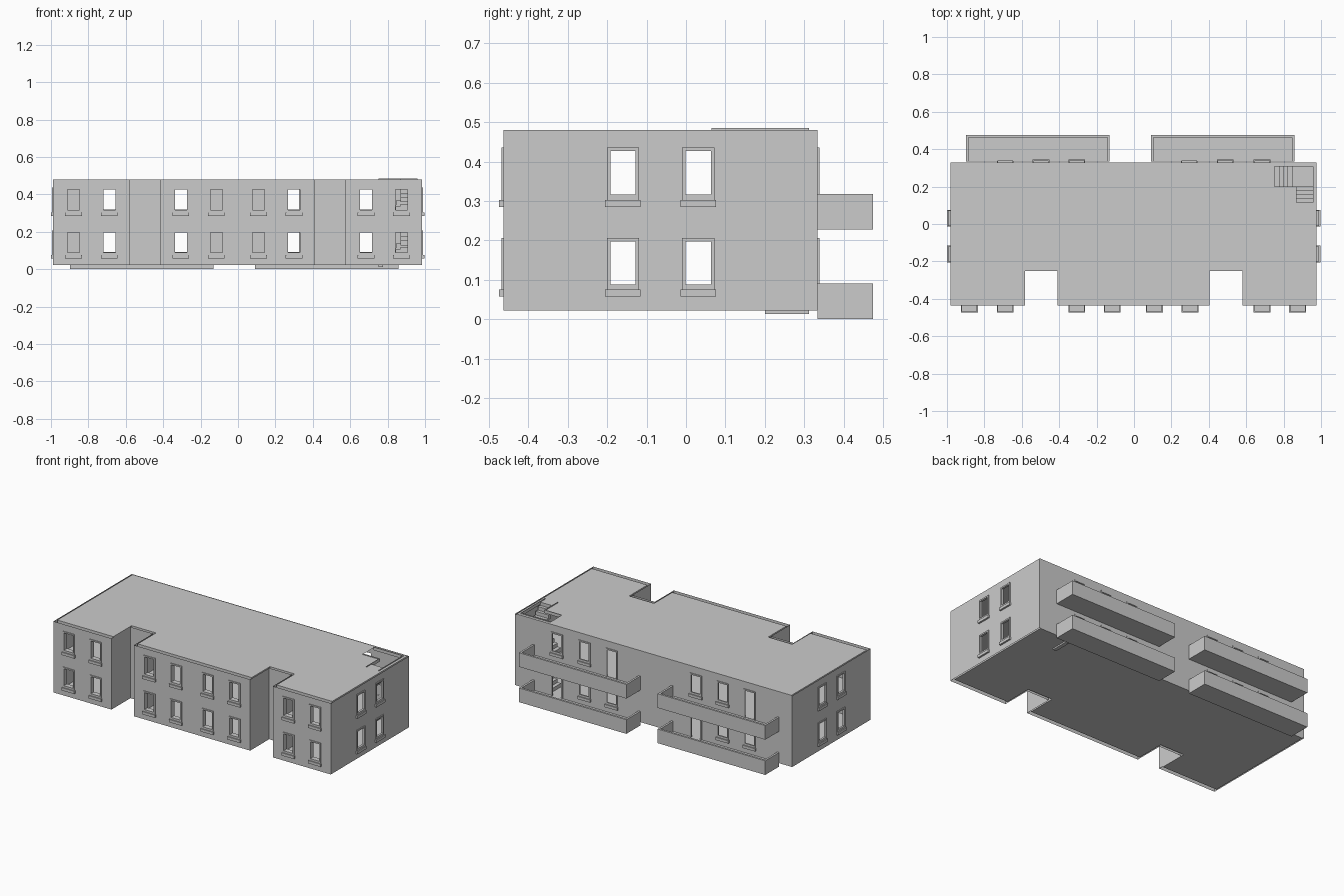
import bpy, bmesh

if "Cube" in bpy.data.objects:
    bpy.data.objects.remove(bpy.data.objects["Cube"])

Z0, Z1, Z2 = 0.022, 0.252, 0.480      # ground floor, upper floor, roof
STOREY = Z1 - Z0


def finish(name, bm):
    bmesh.ops.remove_doubles(bm, verts=bm.verts, dist=1e-5)
    me = bpy.data.meshes.new(name)
    bm.to_mesh(me)
    bm.free()
    ob = bpy.data.objects.new(name, me)
    bpy.context.collection.objects.link(ob)
    return ob


def box(bm, lo, hi):
    lo, hi = [min(a, b) for a, b in zip(lo, hi)], [max(a, b) for a, b in zip(lo, hi)]
    sub = bmesh.ops.create_cube(bm, size=1)["verts"]
    for v in sub:
        v.co = [lo[i] if v.co[i] < 0 else hi[i] for i in range(3)]


def sheet(bm, us, vs, keep, point):
    """Flat sheet of grid cells, leaving out cells that fail the test."""
    for a, b in zip(us, us[1:]):
        for c, d in zip(vs, vs[1:]):
            if keep((a + b) / 2, (c + d) / 2):
                bm.faces.new([bm.verts.new(point(u, v))
                              for u, v in ((a, c), (b, c), (b, d), (a, d))])


def outline(x0, n1, n2, n3, n4, x1, yf, yn, yb):
    return [(x0, yf), (n1, yf), (n1, yn), (n2, yn), (n2, yf), (n3, yf), (n3, yn),
            (n4, yn), (n4, yf), (x1, yf), (x1, yb), (x0, yb)]


OUT = (-.990, -.577, -.417, .411, .572, .985, -.463, -.270, .334)
INN = (-.982, -.582, -.409, .403, .580, .976, -.436, -.251, .330)

# Openings: centre along wall, bottom, top, has sill
HW = 0.041
LOW, HIGH = (0.075, 0.206), (0.303, 0.436)
front_x = (-.88, -.688, -.306, -.116, .109, .300, .685, .875)
side_y = (-.160, .031)
front = [(x, *z, True) for x in front_x for z in (LOW, HIGH)]
side = [(y, *z, True) for y in side_y for z in (LOW, HIGH)]
back = []
for x in (-.688, -.497, -.306, .295, .488, .685):
    for z, floor, doors in ((LOW, Z0, (-.306, .685)), (HIGH, Z1, (-.688, .295))):
        is_door = x in doors
        back.append((x, floor if is_door else z[0], z[1], not is_door))


def openings_for(p, q):
    if abs(p[1] - q[1]) < 1e-6:
        return front if p[1] < -.4 else back if p[1] > .3 else []
    return side if abs(p[0]) > .9 else []


# Outer and inner wall skins with an open gap between them
def wall_skin(name, dims):
    bm = bmesh.new()
    pts = outline(*dims)
    for p, q in zip(pts, pts[1:] + pts[:1]):
        ax = 0 if abs(p[1] - q[1]) < 1e-6 else 1
        lo, hi = sorted((p[ax], q[ax]))
        holes = [o for o in openings_for(p, q) if lo < o[0] < hi]
        us = sorted({lo, hi} | {o[0] + s * HW for o in holes for s in (-1, 1)},
                    reverse=p[ax] > q[ax])
        zs = sorted({Z0, Z2} | {z for o in holes for z in o[1:3]})
        fixed = p[1 - ax]
        sheet(bm, us, zs,
              lambda u, z: not any(abs(u - o[0]) < HW and o[1] < z < o[2] for o in holes),
              lambda u, z: (u, fixed, z) if ax == 0 else (fixed, u, z))
    return finish(name, bm)


wall_skin("outer_walls", OUT)
wall_skin("inner_walls", INN)


# Window frames, door frames and sills
def trims(name, holes, ax, inner, outer):
    frames, sills = bmesh.new(), bmesh.new()
    s = 1 if outer > inner else -1

    def part(bm, u0, u1, z0, z1, proud):
        d = outer + s * proud
        if ax == 0:
            box(bm, (u0, inner, z0), (u1, d, z1))
        else:
            box(bm, (inner, u0, z0), (d, u1, z1))

    t = 0.009
    for u, z0, z1, has_sill in holes:
        part(frames, u - HW, u - HW + t, z0, z1, .005)
        part(frames, u + HW - t, u + HW, z0, z1, .005)
        part(frames, u - HW + t, u + HW - t, z1 - t, z1, .005)
        if has_sill:
            part(frames, u - HW + t, u + HW - t, z0, z0 + .013, .005)
            part(sills, u - HW - .004, u + HW + .004, z0 - .018, z0, .011)
    finish(name + "_frames", frames)
    finish(name + "_sills", sills)


trims("front", front, 0, INN[6], OUT[6])
trims("back", back, 0, INN[8], OUT[8])
trims("left", side, 1, INN[0], OUT[0])
trims("right", side, 1, INN[5], OUT[5])

# Floors and roof, with the two front recesses and the stairwell cut out
SX0, SX1, SX2 = 0.75, 0.87, 0.96
SY0, SY1, SY2 = 0.095, 0.20, 0.312


def in_stairwell(x, y):
    return (SX0 < x < SX2 and SY1 < y < SY2) or (SX1 < x < SX2 and SY0 < y < SY2)


def slab(name, z, stairwell):
    bm = bmesh.new()
    x0, n1, n2, n3, n4, x1, yf, yn, yb = INN

    def keep(x, y):
        recess = y < yn and (n1 < x < n2 or n3 < x < n4)
        return not recess and not (stairwell and in_stairwell(x, y))

    sheet(bm, sorted((x0, n1, n2, n3, n4, SX0, SX1, SX2, x1)),
          sorted((yf, yn, SY0, SY1, SY2, yb)), keep, lambda x, y: (x, y, z))
    return finish(name, bm)


slab("ground_floor", Z0, False)
slab("upper_floor", Z1, True)
slab("roof", Z2, True)

# L-shaped stairs: one flight along x, a corner landing, one flight along -y
N = 5
for name, base in (("lower_stairs", Z0), ("upper_stairs", Z1)):
    bm = bmesh.new()
    rise = STOREY / (2 * N)
    dx, dy = (SX1 - SX0) / N, (SY1 - SY0) / N
    mid = base + N * rise
    for i in range(N):
        top = base + (i + 1) * rise
        box(bm, (SX0 + i * dx, SY1, top - rise * 1.4), (SX0 + (i + 1) * dx, SY2, top))
        top = min(mid + (i + 1) * rise, Z2)
        box(bm, (SX1, SY1 - i * dy, top - rise * 1.4), (SX2, SY1 - (i + 1) * dy, top))
    box(bm, (SX1, SY1, mid - .02), (SX2, SY2, mid))
    finish(name, bm)

# Low kerb along the inside of the roof opening
bm = bmesh.new()
k = 0.004
box(bm, (SX0, SY1 - k, .465), (SX1, SY1, .485))
box(bm, (SX1 - k, SY0 - .03, .465), (SX1, SY1, .485))
box(bm, (SX0, SY2 - k, .465), (SX2, SY2, .485))
box(bm, (SX2 - k, SY0 - .03, .465), (SX2, SY2, .485))
finish("stairwell_kerb", bm)

# Balconies: slab with a solid parapet on three sides
YB, YE, T = OUT[8], 0.475, 0.013
for side_name, xa, xb in (("left", -.897, -.130), ("right", .092, .858)):
    for level, zb, zt in (("lower", 0.0, .091), ("upper", .227, .318)):
        bm = bmesh.new()
        prof = [(xa, YB), (xb, YB), (xb, YE), (xa, YE)]
        zf = zb + .025
        box(bm, (xa + T, YB, zb), (xb - T, YE - T, zf))
        box(bm, (xa, YB, zb), (xa + T, YE, zt))
        box(bm, (xb - T, YB, zb), (xb, YE, zt))
        box(bm, (xa + T, YE - T, zb), (xb - T, YE, zt))
        finish(f"{side_name}_{level}_balcony", bm)
